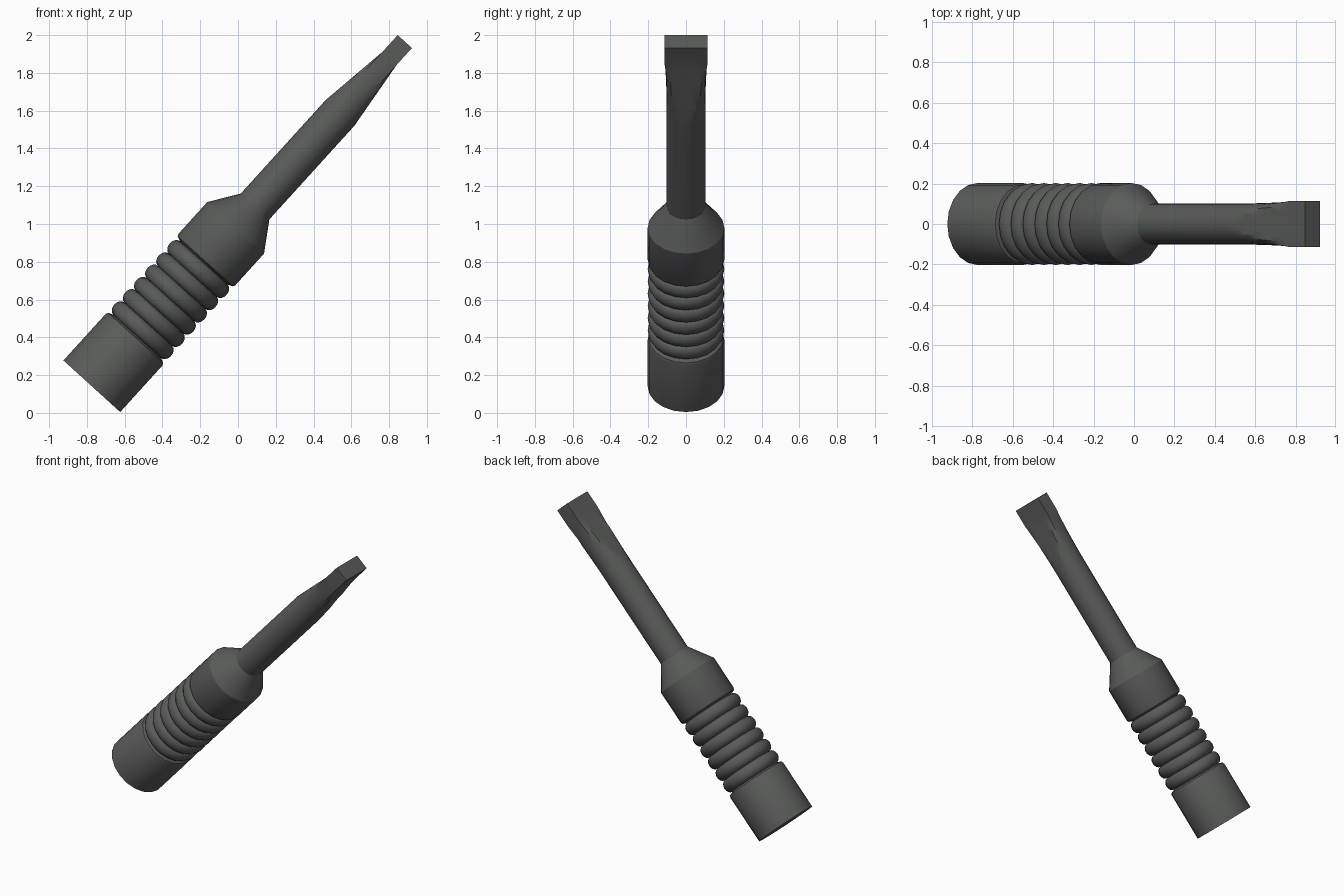
import bpy, bmesh, math
from mathutils import Matrix

if "Cube" in bpy.data.objects:
    bpy.data.objects.remove(bpy.data.objects["Cube"])

TILT = (Matrix.Translation((-0.774, 0, 0.141))
        @ Matrix.Rotation(math.atan2(0.672, 0.740), 4, 'Y'))
dark = bpy.data.materials.new("dark_grey")
dark.diffuse_color = (0.1, 0.105, 0.1, 1)
dark.use_nodes = True
dark.node_tree.nodes["Principled BSDF"].inputs["Base Color"].default_value = dark.diffuse_color


def loft(name, rings, angle):
    """Skin a stack of closed rings, cap both ends, tilt into place."""
    bm = bmesh.new()
    loops = [[bm.verts.new(p) for p in ring] for ring in rings]
    n = len(rings[0])
    for a, b in zip(loops, loops[1:]):
        for i in range(n):
            j = (i + 1) % n
            bm.faces.new((a[i], a[j], b[j], b[i]))
    bm.faces.new(loops[0][::-1])
    bm.faces.new(loops[-1])
    bm.transform(TILT)
    me = bpy.data.meshes.new(name)
    bm.to_mesh(me)
    bm.free()
    ob = bpy.data.objects.new(name, me)
    bpy.context.collection.objects.link(ob)
    me.materials.append(dark)
    bpy.ops.object.select_all(action='DESELECT')
    bpy.context.view_layer.objects.active = ob
    ob.select_set(True)
    bpy.ops.object.shade_smooth_by_angle(angle=math.radians(angle))


def circle(r, t, n):
    return [(r * math.cos(2 * math.pi * i / n), r * math.sin(2 * math.pi * i / n), t)
            for i in range(n)]


# Handle: plain butt, six rounded grip ribs, plain collar and conical shoulder
R, VALLEY, START, PITCH, RIBS = 0.203, 0.17, 0.357, 0.0875, 6
profile = [(R, 0), (R, 0.333), (0.197, 0.346), (VALLEY, START)]
for k in range(RIBS):
    for s in range(1, 9):
        a = math.pi * s / 8
        profile.append((VALLEY + (R - VALLEY) * math.sin(a),
                        START + PITCH * (k + 0.5 - 0.5 * math.cos(a))))
end = START + PITCH * RIBS
profile += [(0.197, end + 0.011), (R, end + 0.024), (R, 1.133), (0.102, 1.286)]
loft("handle", [circle(r, t, 20) for r, t in profile], 32)

# Shaft: round rod whose end is ground to a wedge and flared into a flat blade
N, r, half_thick, half_wide = 24, 0.102, 0.051, 0.113
T0, T1, TIP = 1.955, 2.345, 2.465


def blade_ring(s, t):
    limit = r + (half_thick - r) * s
    flat_v = r * math.sin(math.radians(60))
    ring = []
    for u, v, _ in circle(r, t, N):
        target = v * half_wide / flat_v
        target = max(-half_wide, min(half_wide, target))
        # points on the narrow sides square off only as the wedge reaches them
        ring.append((max(-limit, min(limit, u)), v + (target - v) * s ** 2, t))
    return ring


rings = [circle(r, 1.25, N)]
rings += [blade_ring(i / 10, T0 + (T1 - T0) * i / 10) for i in range(11)]
rings.append(blade_ring(1, TIP))
loft("shaft_and_blade", rings, 25)
